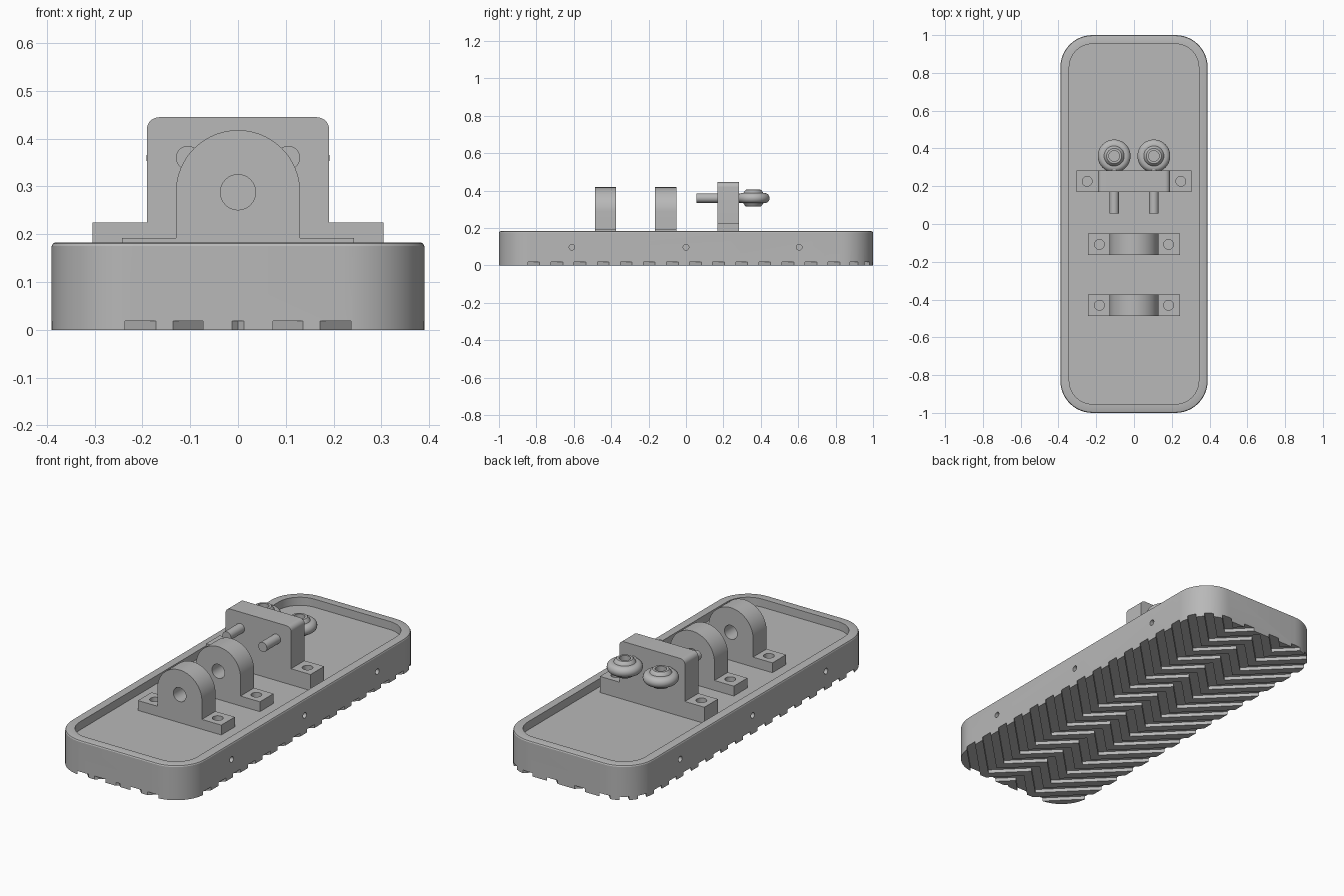
import bpy, bmesh, math
from mathutils import Matrix, Vector

if "Cube" in bpy.data.objects:
    bpy.data.objects.remove(bpy.data.objects["Cube"])

grey = bpy.data.materials.new("light_grey")
grey.use_nodes = True
COLOUR = (0.48, 0.48, 0.48, 1)
grey.diffuse_color = COLOUR
grey.node_tree.nodes["Principled BSDF"].inputs["Base Color"].default_value = COLOUR

FLOOR = 0.14


def finish(bm, name):
    bmesh.ops.recalc_face_normals(bm, faces=bm.faces)
    mesh = bpy.data.meshes.new(name)
    bm.to_mesh(mesh)
    bm.free()
    mesh.materials.append(grey)
    ob = bpy.data.objects.new(name, mesh)
    bpy.context.scene.collection.objects.link(ob)
    return ob


def smooth(ob):
    ob.data.shade_smooth()
    ob.data.set_sharp_from_angle(angle=math.radians(25))


def cut(ob, bm):
    """Subtract the solids in bm from an object and bake the result."""
    cutter = finish(bm, "cutter")
    cutter.hide_render = True
    mod = ob.modifiers.new("cut", "BOOLEAN")
    mod.operation, mod.solver, mod.object = "DIFFERENCE", "EXACT", cutter
    graph = bpy.context.evaluated_depsgraph_get()
    mesh = bpy.data.meshes.new_from_object(ob.evaluated_get(graph))
    ob.modifiers.clear()
    ob.data = mesh
    bpy.data.objects.remove(cutter)


def prism(bm, points, offset):
    """Extrude a planar outline by an offset vector."""
    face = bm.faces.new([bm.verts.new(p) for p in points])
    ext = bmesh.ops.extrude_face_region(bm, geom=[face], use_keep_orig=True)
    verts = [g for g in ext["geom"] if isinstance(g, bmesh.types.BMVert)]
    bmesh.ops.translate(bm, verts=verts, vec=offset)


def rod(bm, centre, radius, length, axis="Z"):
    turn = {"X": Matrix.Rotation(math.pi / 2, 4, "Y"),
            "Y": Matrix.Rotation(math.pi / 2, 4, "X"), "Z": Matrix()}[axis]
    bmesh.ops.create_cone(bm, cap_ends=True, segments=32, radius1=radius, radius2=radius,
                          depth=length, matrix=Matrix.Translation(centre) @ turn)


def arc(cx, cy, r, start, end, steps):
    angles = [math.radians(start + (end - start) * i / steps) for i in range(steps + 1)]
    return [(cx + r * math.cos(a), cy + r * math.sin(a)) for a in angles]


def rounded_rect(hx, hy, r):
    pts = []
    for i, (sx, sy) in enumerate([(1, 1), (-1, 1), (-1, -1), (1, -1)]):
        pts += arc(sx * (hx - r), sy * (hy - r), r, 90 * i, 90 * i + 90, 12)
    return pts


# Tray: rounded rectangles lofted up the wall, over the rim and down to the floor
bm = bmesh.new()
loops = []
for inset, z in [(0, 0), (0, 0.175), (0.003, 0.181), (0.008, 0.183), (0.047, 0.183), (0.047, FLOOR)]:
    outline = rounded_rect(0.39 - inset, 1 - inset, 0.17 - inset)
    loops.append([bm.verts.new((x, y, z)) for x, y in outline])
for low, high in zip(loops, loops[1:]):
    for i in range(len(low)):
        bm.faces.new((low[i - 1], low[i], high[i], high[i - 1]))
bm.faces.new(loops[0])
bm.faces.new(loops[-1])
tray = finish(bm, "tray")

# Zigzag tread grooves and the side screw holes
bm = bmesh.new()
PITCH, HALF, TURN, END = 0.1235, 0.0315, 0.154, 0.45
for k in range(-4, 21):
    y0 = -0.8955 + k * PITCH
    zigzag = [(x, y0 - abs(x) + 2 * max(0, abs(x) - TURN)) for x in (-END, -TURN, 0, TURN, END)]
    outline = [(x, y - HALF, -0.05) for x, y in zigzag]
    outline += [(x, y + HALF, -0.05) for x, y in reversed(zigzag)]
    prism(bm, outline, Vector((0, 0, 0.068)))
for side in (-1, 1):
    for y in (-0.61, 0, 0.605):
        rod(bm, (side * 0.39, y, 0.097), 0.015, 0.08, "X")
cut(tray, bm)
smooth(tray)


def bracket(name, y, crown, foot_x, foot_z, screw_x, bores):
    """Upright with two feet; crown is its right-to-left top outline."""
    depth, side = 0.113, crown[0][0]
    outline = [(-foot_x, FLOOR), (foot_x, FLOOR), (foot_x, foot_z), (side, foot_z)]
    outline += crown + [(-side, foot_z), (-foot_x, foot_z)]
    bm = bmesh.new()
    prism(bm, [(x, y - depth / 2, z) for x, z in outline], Vector((0, depth, 0)))
    ob = finish(bm, name)
    holes = bmesh.new()
    for s in (-1, 1):
        rod(holes, (s * screw_x, y, foot_z), 0.026, 0.4)
    for x, z, r in bores:
        rod(holes, (x, y, z), r, 0.3, "Y")
    cut(ob, holes)
    smooth(ob)


# Two round-topped shaft brackets
dome = arc(0, 0.288, 0.13, 0, 180, 40)
for name, y in (("front_shaft_bracket", -0.43), ("middle_shaft_bracket", -0.108)):
    bracket(name, y, dome, 0.243, 0.192, 0.183, [(0, 0.288, 0.037)])

# Square bracket that carries the rod ends
BOLT_X, BOLT_Z = 0.105, 0.36
square = arc(0.165, 0.419, 0.026, 0, 90, 8) + arc(-0.165, 0.419, 0.026, 90, 180, 8)
bracket("rod_end_bracket", 0.226, square, 0.305, 0.225, 0.248, [])


def lathe(name, profile, centre):
    """Spin a closed (radius, height) profile about a vertical axis."""
    bm = bmesh.new()
    verts = [bm.verts.new((r, 0, z)) for r, z in profile]
    edges = [bm.edges.new((verts[i - 1], verts[i])) for i in range(len(verts))]
    bmesh.ops.spin(bm, geom=verts + edges, cent=(0, 0, 0), axis=(0, 0, 1),
                   angle=math.tau, steps=40, use_merge=True)
    bmesh.ops.remove_doubles(bm, verts=bm.verts, dist=1e-5)
    bmesh.ops.translate(bm, verts=bm.verts, vec=centre)
    smooth(finish(bm, name))


# Rod ends: threaded shank, rounded eye and bored ball
eye = [(0.048, -0.027)] + arc(0.06, 0, 0.027, -90, 90, 10) + [(0.048, 0.027)]
ball = [(0.028, -0.045)] + arc(0, 0, 0.06, -48, 48, 12) + [(0.028, 0.045)]
for side, label in ((1, "left"), (-1, "right")):
    centre = (side * BOLT_X, 0.36, BOLT_Z)
    lathe(label + "_rod_eye", eye, centre)
    lathe(label + "_rod_ball", ball, centre)
    bm = bmesh.new()
    rod(bm, (side * BOLT_X, 0.18, BOLT_Z), 0.025, 0.25, "Y")
    smooth(finish(bm, label + "_rod_shank"))
